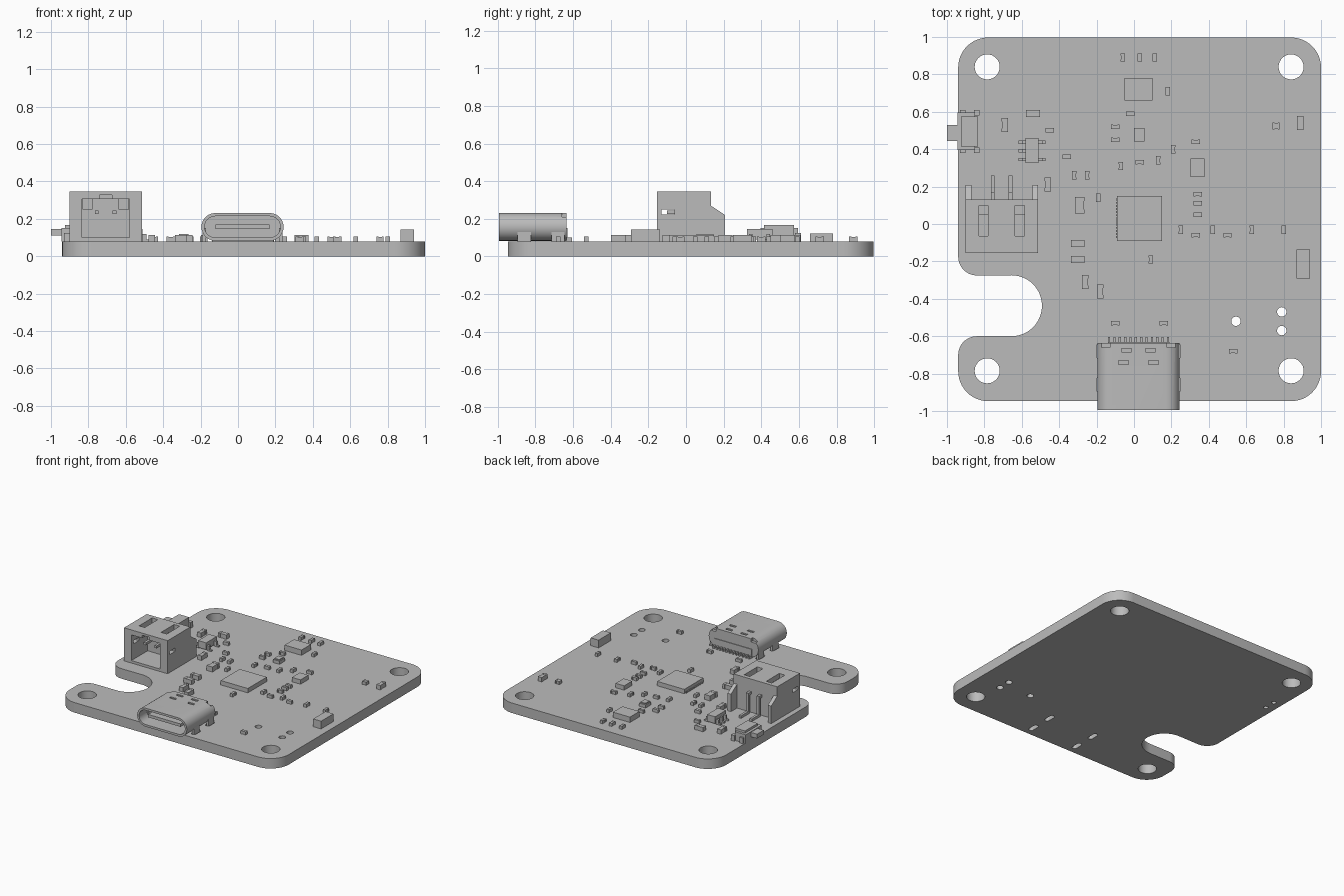
import bpy, bmesh, math
from mathutils import Matrix, Vector

if "Cube" in bpy.data.objects:
    bpy.data.objects.remove(bpy.data.objects["Cube"], do_unlink=True)

GREY = (0.5, 0.5, 0.5, 1)
grey = bpy.data.materials.new("plain grey")
grey.use_nodes = True
grey.diffuse_color = GREY
grey.node_tree.nodes["Principled BSDF"].inputs["Base Color"].default_value = GREY

TOP = 0.08  # board surface


def finish(name, bm):
    bmesh.ops.recalc_face_normals(bm, faces=bm.faces)
    mesh = bpy.data.meshes.new(name)
    bm.to_mesh(mesh)
    bm.free()
    mesh.materials.append(grey)
    obj = bpy.data.objects.new(name, mesh)
    bpy.context.collection.objects.link(obj)
    return obj


def add_box(bm, x0, x1, y0, y1, z0, z1):
    centre = Vector((x0 + x1, y0 + y1, z0 + z1)) / 2
    size = Matrix.Diagonal((x1 - x0, y1 - y0, z1 - z0, 1))
    bmesh.ops.create_cube(bm, size=1, matrix=Matrix.Translation(centre) @ size)


def add_prism(bm, points, axis, low, high):
    """Extrude a 2D outline along an axis between two positions."""
    place = {"x": lambda a, b: (low, a, b),
             "y": lambda a, b: (a, low, b),
             "z": lambda a, b: (a, b, low)}[axis]
    face = bm.faces.new([bm.verts.new(place(*p)) for p in points])
    result = bmesh.ops.extrude_face_region(bm, geom=[face])
    verts = [g for g in result["geom"] if isinstance(g, bmesh.types.BMVert)]
    step = Vector([high - low if a == axis else 0 for a in "xyz"])
    bmesh.ops.translate(bm, verts=verts, vec=step)


def boxes(name, items):
    bm = bmesh.new()
    for item in items:
        add_box(bm, *item)
    return finish(name, bm)


def arc(cx, cy, r, start, end, steps=12):
    angles = [math.radians(start + (end - start) * i / steps) for i in range(steps + 1)]
    return [(cx + r * math.cos(a), cy + r * math.sin(a)) for a in angles]


def circle(cx, cy, r, steps=32):
    return arc(cx, cy, r, 0, 360, steps)[:-1]


def stadium(cx, cz, half, r):
    """Rounded bar outline of the given half width and end radius."""
    return arc(cx + half - r, cz, r, -90, 90) + arc(cx - half + r, cz, r, 90, 270)


def cut(obj, cutter):
    mod = obj.modifiers.new("cut", "BOOLEAN")
    mod.object, mod.operation, mod.solver = cutter, "DIFFERENCE", "EXACT"
    cutter.hide_render = True
    graph = bpy.context.evaluated_depsgraph_get()
    mesh = bpy.data.meshes.new_from_object(obj.evaluated_get(graph))
    obj.modifiers.clear()
    obj.data = mesh
    bpy.data.objects.remove(cutter, do_unlink=True)


def smooth(obj):
    bpy.ops.object.select_all(action="DESELECT")
    obj.select_set(True)
    bpy.context.view_layer.objects.active = obj
    bpy.ops.object.shade_smooth_by_angle(angle=math.radians(30))


# Circuit board with a notch in its side
outline = (arc(.84, -.787, .16, -90, 0) + arc(.84, .837, .16, 0, 90)
           + arc(-.78, .837, .16, 90, 180) + arc(-.84, -.175, .1, 180, 270)
           + arc(-.655, -.437, .163, 90, -90, 24) + arc(-.84, -.7, .1, 90, 180)
           + arc(-.78, -.787, .16, 180, 270))
bm = bmesh.new()
add_prism(bm, outline, "z", 0, TOP)
board = finish("circuit_board", bm)

# Mounting holes, small holes and connector slots
bm = bmesh.new()
for x in (-.785, .84):
    for y in (-.785, .84):
        add_prism(bm, circle(x, y, .067), "z", -.1, .2)
for x, y in ((.545, -.52), (.79, -.47), (.79, -.57)):
    add_prism(bm, circle(x, y, .025), "z", -.1, .2)
for y in (.45, .54):
    add_prism(bm, circle(-.87, y, .017), "z", -.1, .2)
USB_X = .024
for side in (-1, 1):
    for y in (-.86, -.68):
        add_prism(bm, [(b, a) for a, b in stadium(y, USB_X + side * .205, .045, .018)],
                  "z", -.1, .2)
cut(board, finish("hole_cutter", bm))
smooth(board)

# Charging socket: hollow shell, rear plug, tongue, legs and pins
bm = bmesh.new()
add_prism(bm, stadium(USB_X, .157, .22, .074), "y", -.995, -.635)
shell = finish("socket_shell", bm)
bm = bmesh.new()
add_prism(bm, stadium(USB_X, .157, .203, .057), "y", -1.1, -.7)
cut(shell, finish("socket_cutter", bm))
bm = bmesh.new()
for side in (-1, 1):
    for offset, y in ((.08, -.74), (.065, -.675)):
        x = USB_X + side * offset
        add_box(bm, x - .027, x + .027, y - .01, y + .01, .222, .3)
    x = USB_X + side * .175
    add_box(bm, x - .022, x + .022, -.66, -.6, .205, .3)
cut(shell, finish("dent_cutter", bm))
smooth(shell)
boxes("socket_tongue", [(-.12, .168, -.965, -.69, .147, .17)])
boxes("socket_base", [(-.14, .19, -.7, -.63, TOP, .15)])
boxes("socket_legs", [(x - .009, x + .009, y - .035, y + .035, .03, .15)
                      for x in (USB_X - .205, USB_X + .205) for y in (-.86, -.68)])
boxes("socket_pins", [(x - .006, x + .006, -.65, -.605, TOP, .1)
                      for x in [USB_X - .157 + i * .0286 for i in range(12)]])

# Battery connector housing with open front, slots and rear pocket
LEFT, RIGHT = -.9, -.514
bm = bmesh.new()
add_prism(bm, [(-.155, TOP), (-.155, .345), (.132, .345), (.132, .27), (.208, .22), (.208, TOP)],
          "x", LEFT, RIGHT)
housing = finish("connector_housing", bm)
for hollow in ((-.835, -.58, -.3, .05, .1, .305),
               (-.74, -.675, -.3, .04, .2, .328),
               (LEFT + .03, RIGHT - .03, .132, .3, 0, .4),
               (-.83, -.78, -.065, .1, .25, .4),
               (-.635, -.585, -.065, .1, .25, .4),
               (-1, -.4, -.13, -.06, .223, .25)):
    cut(housing, boxes("housing_cutter", [hollow]))
pins = []
for x in (-.755, -.66):
    a, b = x - .01, x + .01
    pins += [(a, b, -.1, .17, .225, .245), (a, b, .15, .17, TOP, .245), (a, b, .15, .26, TOP, .1)]
boxes("connector_pins", pins)

# Side push button
boxes("button_body", [(-.945, -.85, .395, .595, TOP, .15),
                      (-.925, -.835, .415, .575, TOP, .168)])
boxes("button_plunger", [(-1, -.93, .445, .53, .11, .145)])
boxes("button_feet", [(x - .015, x + .015, y - .015, y + .015, TOP, .125)
                      for x in (-.915, -.84) for y in (.395, .595)])

# Five-legged regulator
boxes("regulator_body", [(-.58, -.51, .325, .46, .09, .145)])
legs = []
for x, rows in ((-.58, (.345, .392, .437)), (-.51, (.345, .437))):
    out = -1 if x < -.55 else 1
    for y in rows:
        ends = sorted((x + out * .038, x + out * .012))
        knee = sorted((x, x + out * .02))
        legs += [(*ends, y - .009, y + .009, TOP, .09), (*knee, y - .009, y + .009, TOP, .12)]
boxes("regulator_legs", legs)

# Larger flat packages
for name, x, y, w, d, h in (("processor", .03, .03, .24, .24, .035),
                            ("memory_chip", .025, .72, .15, .12, .043),
                            ("sensor_chip", .34, .3, .076, .1, .035),
                            ("crystal", .028, .477, .058, .07, .025),
                            ("crystal_lid", .028, .477, .044, .054, .033),
                            ("tall_capacitor", .905, -.215, .07, .155, .062)):
    boxes(name, [(x - w / 2, x + w / 2, y - d / 2, y + d / 2, TOP, TOP + h)])
boxes("processor_pads", [(-.097, -.09, y - .005, y + .005, TOP, .09)
                         for y in [-.07 + i * .0167 for i in range(13)]])


def chip(name, x, y, length, width, height, upright):
    """Two-terminal part: end caps with a slimmer middle."""
    items = []
    for a, b, slim in ((-.5, -.25, 1), (-.25, .25, .86), (.25, .5, 1)):
        lo, hi, half = a * length, b * length, width * slim / 2
        top = TOP + height * (1 if slim == 1 else .95)
        if upright:
            items.append((x - half, x + half, y + lo, y + hi, TOP, top))
        else:
            items.append((x + lo, x + hi, y - half, y + half, TOP, top))
    boxes(name, items)


# Small parts, lying across the board and standing along it
across = [(-.02, .59), (-.1, .52), (-.1, .45), (.03, .33), (.33, .44), (.34, .16), (.34, .11),
          (.34, .05), (.33, -.06), (.5, -.06), (-.1, -.53), (.16, -.53), (.53, -.68),
          (-.36, .36), (-.45, .5)]
along = [(-.06, .89), (.03, .89), (.11, .89), (.18, .71), (-.07, .31), (.13, .34), (.21, .4),
         (.25, -.03), (.42, -.03), (.63, -.03), (.8, -.03), (.09, -.19), (-.19, .14),
         (-.32, .26), (-.25, .26)]
for upright, places in ((False, across), (True, along)):
    for x, y in places:
        chip("small_chip", x, y, .045, .024, .025, upright)

# Medium parts
for x, y in ((-.3, -.19), (-.3, -.105), (-.54, .59)):
    chip("medium_chip", x, y, .073, .038, .035, False)
for x, y in ((-.18, -.36), (-.26, -.31), (-.46, .21), (-.69, .53), (.89, .54)):
    chip("medium_chip", x, y, .075, .035, .035, True)
chip("large_chip", -.29, .1, .09, .052, .04, True)
chip("square_chip", .76, .525, .037, .037, .025, False)
